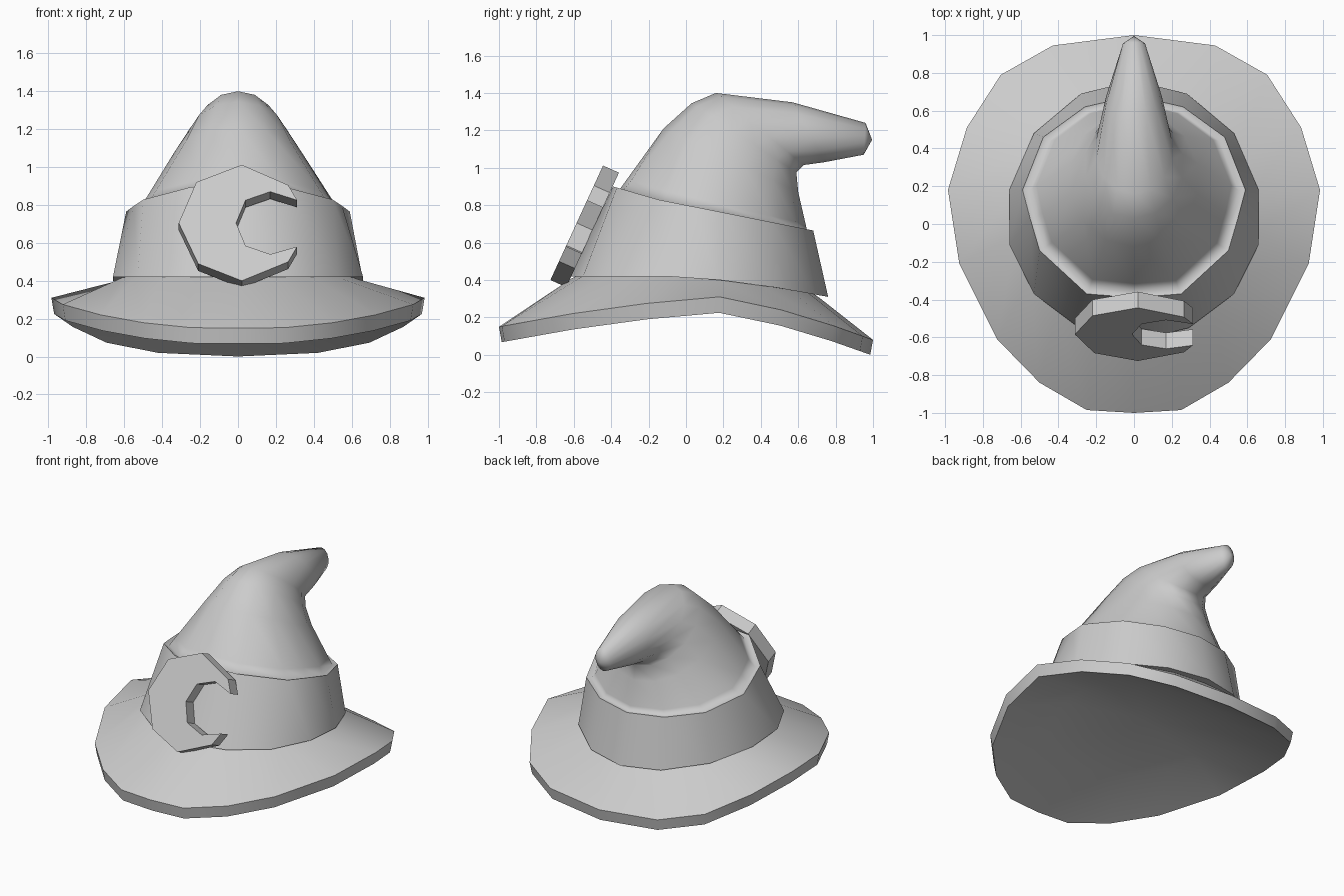
import bpy, bmesh, math
from mathutils import Vector

cube = bpy.data.objects.get("Cube")
if cube:
    bpy.data.objects.remove(cube, do_unlink=True)

felt = bpy.data.materials.new("grey_felt")
felt.use_nodes = True
grey = (0.6, 0.6, 0.6, 1)
felt.diffuse_color = grey
felt.node_tree.nodes["Principled BSDF"].inputs["Base Color"].default_value = grey


def finish(name, bm, angle):
    bmesh.ops.recalc_face_normals(bm, faces=bm.faces)
    mesh = bpy.data.meshes.new(name)
    bm.to_mesh(mesh)
    bm.free()
    mesh.materials.append(felt)
    mesh.shade_smooth()
    mesh.set_sharp_from_angle(angle=math.radians(angle))
    obj = bpy.data.objects.new(name, mesh)
    bpy.context.collection.objects.link(obj)
    return obj


def height(curve, y):
    """Height on a (y, z) polyline."""
    for (y0, z0), (y1, z1) in zip(curve, curve[1:]):
        if y <= y1:
            break
    return z0 + (z1 - z0) * (y - y0) / (y1 - y0)


def mirrored(half):
    """Closed outline from its +x half, listed back to front."""
    return half + [(-x, y) for x, y in half[-2:0:-1]]


def raised(outline, curve, drop=0.0):
    return [Vector((x, y, height(curve, y) - drop)) for x, y in outline]


def scaled(outline, s, cy):
    return [(x * s, cy + (y - cy) * s) for x, y in outline]


def loft(bm, rings):
    loops = [[bm.verts.new(p) for p in r] for r in rings]
    for a, b in zip(loops, loops[1:]):
        n = len(a)
        for i in range(n):
            j = (i + 1) % n
            bm.faces.new((a[i], a[j], b[j], b[i]))
    return loops


def fan(bm, loop, centre):
    tip = bm.verts.new(centre)
    for i, v in enumerate(loop):
        bm.faces.new((v, loop[(i + 1) % len(loop)], tip))


# Brim: saddle-shaped disc with a raised inner ring and a hollowed underside
brim_outline = mirrored([(0, 1), (.43, .945), (.705, .79), (.885, .51), (.985, .18),
                         (.925, -.21), (.725, -.61), (.50, -.84), (.25, -.985), (0, -1)])
brim_edge = [(-1, .15), (-.61, .22), (-.21, .275), (.18, .31), (.51, .24), (.79, .155), (1, .08)]
brim_top = [(-.62, .41), (.1, .41), (.45, .37), (.72, .30)]
brim_under = [(-.55, .22), (.1, .295), (.65, .205)]
n = len(brim_outline)
inner = [(.635 * math.sin(2 * math.pi * i / n), .055 + .665 * math.cos(2 * math.pi * i / n))
         for i in range(n)]
bm = bmesh.new()
loops = loft(bm, [raised(scaled(inner, .9, .055), brim_under),
                  raised(scaled(brim_outline, .985, 0), brim_edge, .085),
                  raised(brim_outline, brim_edge), raised(inner, brim_top),
                  raised(scaled(inner, .8, .06), brim_top, -.06)])
fan(bm, loops[0], (0, .08, .31))
finish("brim", bm, 35)

# Hat band: tapered, tilted collar
band_low = mirrored([(0, .76), (.28, .69), (.53, .48), (.66, .18),
                     (.66, -.11), (.53, -.37), (.29, -.55), (0, -.62)])
band_high = mirrored([(0, .68), (.26, .62), (.48, .46), (.59, .18),
                      (.55, .03), (.50, -.14), (.25, -.37), (0, -.39)])
low_curve = [(-.62, .42), (-.11, .42), (.18, .40), (.48, .36), (.76, .31)]
high_curve = [(-.39, .90), (-.15, .83), (.18, .765), (.68, .665)]
bm = bmesh.new()
loft(bm, [raised(scaled(band_low, .88, .07), low_curve), raised(band_low, low_curve),
          raised(band_high, high_curve)])
finish("hat_band", bm, 35)

# Crown: narrow lip on the band, then tilted ellipses bending back into the tip
sides = len(band_high)


def ellipse(front, back, width):
    f, b = Vector((0, *front)), Vector((0, *back))
    mid, half = (f + b) / 2, (b - f) / 2
    turns = [2 * math.pi * i / sides for i in range(sides)]
    return [mid + half * math.cos(t) + Vector((width * math.sin(t), 0, 0)) for t in turns]


lip = raised(scaled(band_high, .94, .15), high_curve, .01)
waist = ellipse((-.12, 1.21), (.60, .87), .345)
bm = bmesh.new()
loops = loft(bm, [raised(band_high, high_curve), lip,
                  [a.lerp(b, .18) for a, b in zip(lip, waist)], waist,
                  ellipse((.03, 1.345), (.59, .975), .262),
                  ellipse((.16, 1.40), (.63, 1.015), .205),
                  ellipse((.57, 1.35), (.74, 1.03), .152),
                  ellipse((.96, 1.24), (.95, 1.07), .06)])
fan(bm, loops[-1], (0, .995, 1.15))
finish("crown", bm, 110)

# Crescent buckle: tilted extruded outline, open towards +x
outer = [(.312, .825), (.265, .905), (.02, 1.012), (-.22, .92), (-.313, .705),
         (-.21, .49), (.02, .40), (.265, .50), (.312, .58)]
hollow = [(.17, .54), (.04, .585), (-.01, .705), (.04, .825), (.17, .87)]
bm = bmesh.new()
plate = bm.faces.new([bm.verts.new((x, -.725 + (z - .40) * .46, z)) for x, z in outer + hollow])
back = bmesh.ops.extrude_face_region(bm, geom=[plate], use_keep_orig=True)
moved = [g for g in back["geom"] if isinstance(g, bmesh.types.BMVert)]
bmesh.ops.translate(bm, verts=moved, vec=(0, .085, -.038))
finish("crescent_buckle", bm, 20)
